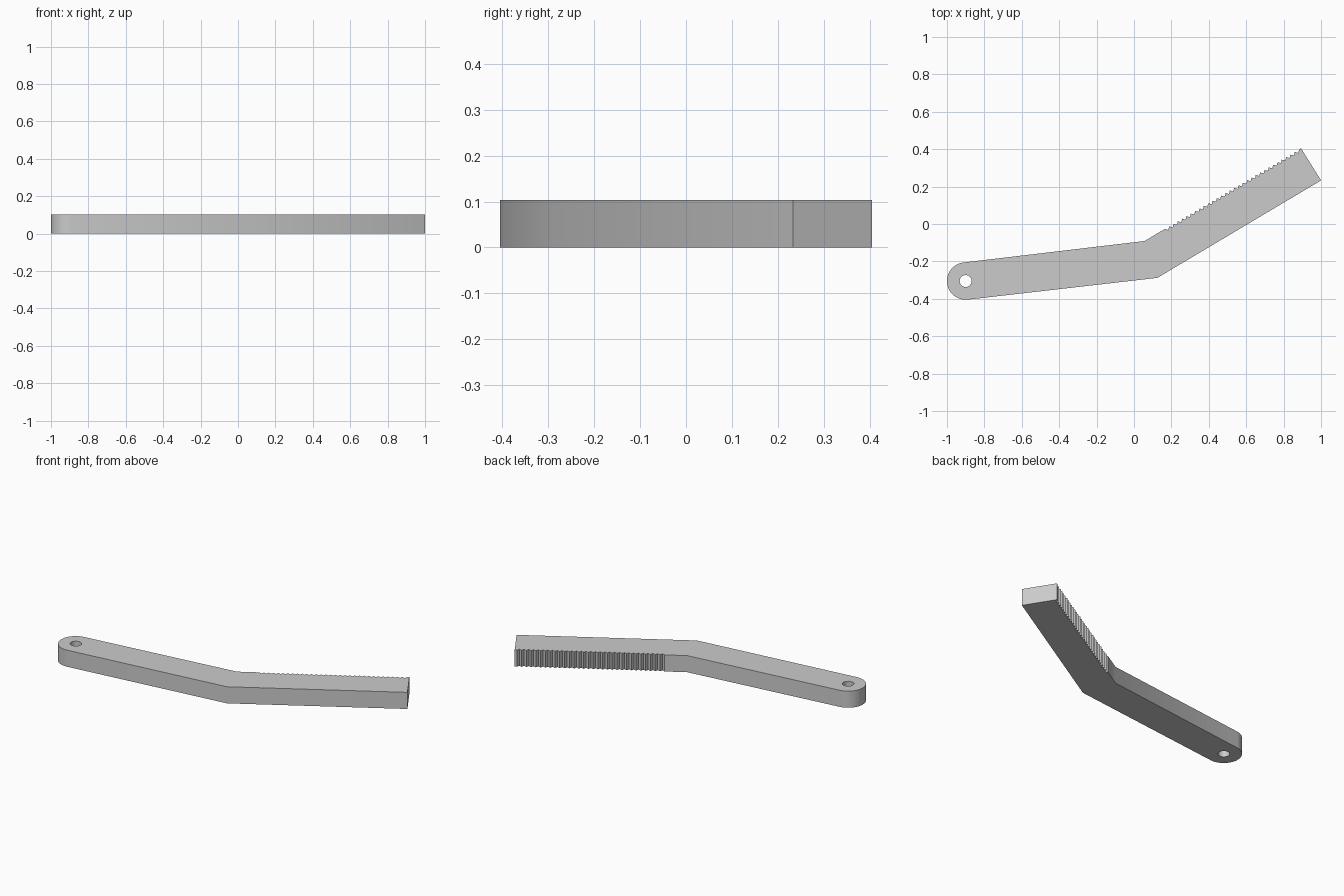
import bpy
from math import cos, sin, pi, radians
from mathutils import Vector

cube = bpy.data.objects.get("Cube")
if cube:
    bpy.data.objects.remove(cube, do_unlink=True)

THICK = 0.103
TEETH = 31
DEPTH = 0.014
PIVOT = Vector((-0.9, -0.305))


def arc(centre, radius, start, end, steps):
    angles = [start + (end - start) * i / steps for i in range(steps + 1)]
    return [centre + radius * Vector((cos(a), sin(a))) for a in angles]


# Outline: rounded pivot end, lower bend, square tip
outline = arc(PIVOT, 0.1, radians(96.7), radians(276.7), 32)
outline += [Vector((0.125, -0.288)), Vector((1.0, 0.233))]
tip = Vector((0.893, 0.405))
bend = Vector((0.056, -0.091))

# Row of V-notched teeth running back along the upper edge
along = (bend - tip).normalized()
inward = Vector((-along.y, along.x))
first = tip + along * 0.012
last = bend + (tip - bend) * 0.13
pitch = (last - first) / TEETH
outline.append(tip)
for i in range(TEETH):
    crest = first + pitch * i
    outline += [crest, crest + pitch / 2 + inward * DEPTH]
outline += [last, bend]

# Round pivot hole
hole = arc(PIVOT, 0.032, 0, 2 * pi, 32)[:-1]

# Extruded plate from the two closed profiles
curve = bpy.data.curves.new("toothed_lever", "CURVE")
curve.dimensions = "2D"
curve.fill_mode = "BOTH"
curve.extrude = THICK / 2
for points in (outline, hole):
    spline = curve.splines.new("POLY")
    spline.points.add(len(points) - 1)
    for target, p in zip(spline.points, points):
        target.co = (p.x, p.y, 0, 1)
    spline.use_cyclic_u = True
lever = bpy.data.objects.new("toothed_lever", curve)
bpy.context.collection.objects.link(lever)
lever.location.z = THICK / 2

# Plain grey finish
grey = bpy.data.materials.new("plain_grey")
grey.use_nodes = True
colour = (0.6, 0.6, 0.6, 1)
grey.diffuse_color = colour
grey.node_tree.nodes["Principled BSDF"].inputs["Base Color"].default_value = colour
curve.materials.append(grey)

# Turn into a mesh with welded seams and sharp edges
bpy.ops.object.select_all(action="DESELECT")
lever.select_set(True)
bpy.context.view_layer.objects.active = lever
bpy.ops.object.convert(target="MESH")
bpy.ops.object.mode_set(mode="EDIT")
bpy.ops.mesh.select_all(action="SELECT")
bpy.ops.mesh.remove_doubles(threshold=0.0001)
bpy.ops.mesh.normals_make_consistent(inside=False)
bpy.ops.object.mode_set(mode="OBJECT")
bpy.ops.object.shade_smooth_by_angle(angle=radians(25))
